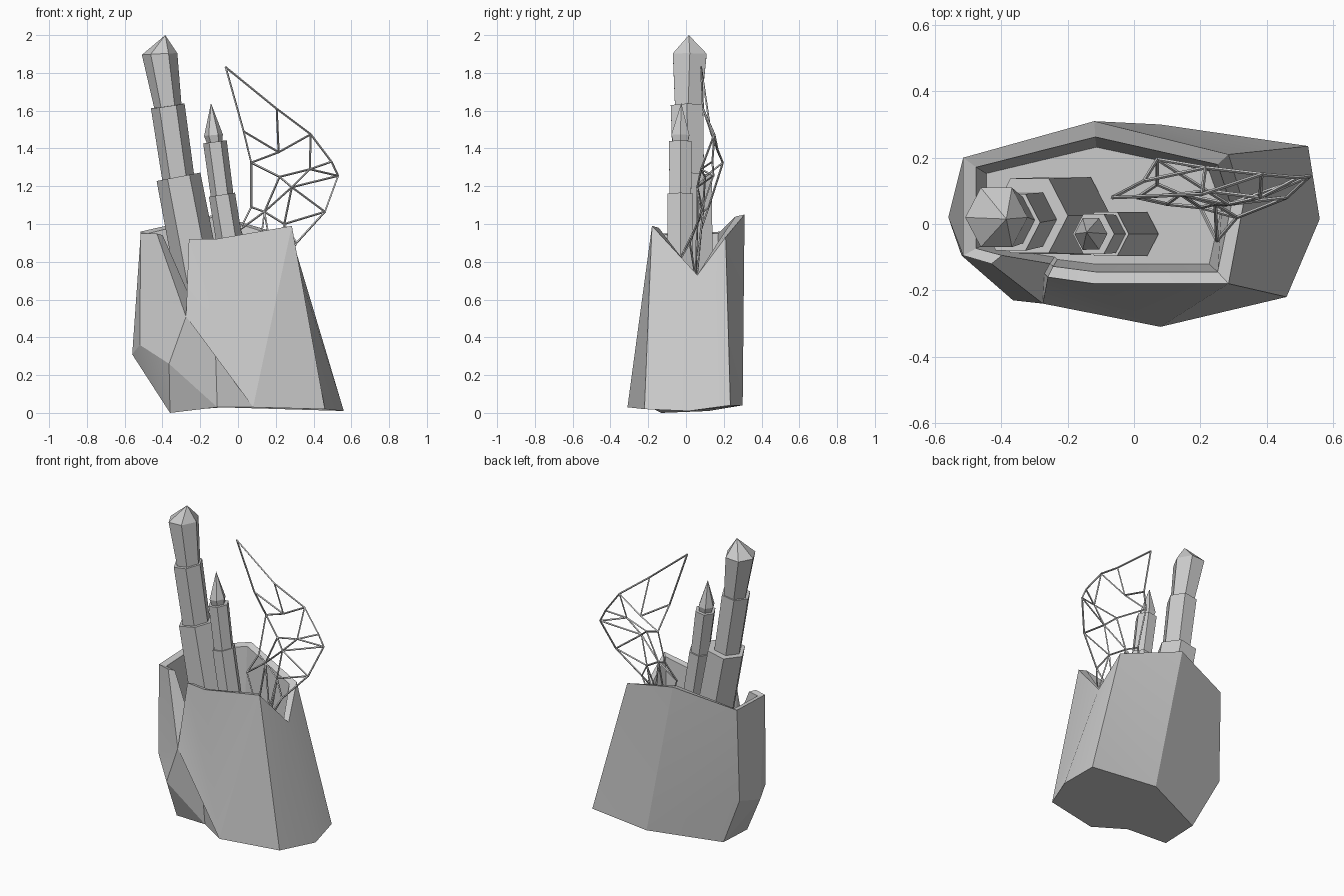
import bpy, bmesh, math
from mathutils import Vector, Matrix

if "Cube" in bpy.data.objects:
    bpy.data.objects.remove(bpy.data.objects["Cube"])


def finish(bm, name, angle=None):
    bmesh.ops.recalc_face_normals(bm, faces=bm.faces[:])
    me = bpy.data.meshes.new(name)
    bm.to_mesh(me)
    bm.free()
    ob = bpy.data.objects.new(name, me)
    bpy.context.collection.objects.link(ob)
    if angle:
        bpy.ops.object.select_all(action='DESELECT')
        ob.select_set(True)
        bpy.context.view_layer.objects.active = ob
        bpy.ops.object.shade_smooth_by_angle(angle=math.radians(angle))
    return ob


# Hollow faceted rock: bottom ring, chipped middle points, broken rim
bottom = [(.56, .015, .01), (.525, .235, .04), (.08, .30, .04), (-.36, .12, .01),
          (-.36, -.13, 0), (-.11, -.19, .03), (.08, -.31, .03), (.46, -.22, .02)]
middle = [(-.56, .02, .31), (-.52, -.095, .36), (-.365, -.23, .26),
          (-.275, -.24, .51), (-.52, .18, .35), (-.12, -.215, .35)]
rim = [(.33, .06, .73), (.285, .21, .93), (-.12, .31, 1.05), (-.515, .20, .96),
       (-.515, -.095, .95), (-.43, -.12, .95), (-.27, -.15, .62),
       (-.26, -.16, .92), (-.12, -.18, .92), (.285, -.18, .99)]
bm = bmesh.new()
b, m, t = [[bm.verts.new(p) for p in ring] for ring in (bottom, middle, rim)]
for f in [(b[0], b[1], t[1], t[0]), (b[7], b[0], t[0], t[9]),
          (b[1], b[2], t[1]), (b[2], t[2], t[1]), (b[2], t[3], t[2]),
          (b[2], b[3], m[4], t[3]), (b[3], m[0], m[4]), (m[4], m[0], t[4], t[3]),
          (m[0], m[1], t[4]), (b[3], b[4], m[0]), (b[4], m[1], m[0]),
          (b[4], m[2], m[1]), (m[1], m[3], t[5], t[4]), (m[1], m[2], m[3]),
          (m[3], t[6], t[5]), (m[3], t[7], t[6]), (b[4], b[5], m[2]),
          (m[2], m[5], m[3]), (m[2], b[5], m[5]), (m[5], b[5], b[6]),
          (m[3], m[5], b[6]), (m[3], b[6], t[7]), (t[7], b[6], t[8]),
          (t[8], b[6], t[9]), (b[6], b[7], t[9]), tuple(reversed(b))]:
    bm.faces.new(f)


def inset(scale_x, scale_y, z=None):
    return [bm.verts.new((-.08 + (p[0] + .08) * scale_x, .03 + (p[1] - .03) * scale_y,
                          p[2] - .01 if z is None else z)) for p in rim]


# Rim thickness, inner wall and floor
rings = [t, inset(.91, .83), inset(.84, .72, .6)]
for lo, hi in zip(rings, rings[1:]):
    for i in range(len(rim)):
        j = (i + 1) % len(rim)
        bm.faces.new((lo[i], lo[j], hi[j], hi[i]))
bm.faces.new(rings[-1])
finish(bm, "rock_shell", 15)


# Six-sided crystal section lofted through (centre, radius) rings; radius 0 is a point
def crystal(name, *sections):
    bm = bmesh.new()
    axis = (Vector(sections[-1][0]) - Vector(sections[0][0])).normalized()
    u = (Vector((1, 0, 0)) - axis * axis.x).normalized()
    v = axis.cross(u)
    prev = None
    for c, r in sections:
        c = Vector(c)
        if r == 0:
            tip = bm.verts.new(c)
            for i in range(6):
                bm.faces.new((prev[i], prev[(i + 1) % 6], tip))
            prev = None
            break
        ring = [bm.verts.new(c + r * (math.cos(k * math.pi / 3) * u +
                                      1.1 * math.sin(k * math.pi / 3) * v)) for k in range(6)]
        if prev:
            for i in range(6):
                bm.faces.new((prev[i], prev[(i + 1) % 6], ring[(i + 1) % 6], ring[i]))
        else:
            bm.faces.new(ring[::-1])
        prev = ring
    if prev:
        bm.faces.new(prev)
    return finish(bm, name)


crystal("tall_crystal_base", ((-.19, .025, .6), .122), ((-.315, .025, 1.25), .118))
crystal("tall_crystal_middle", ((-.31, .015, 1.2), .085), ((-.372, .005, 1.625), .09))
crystal("tall_crystal_top", ((-.365, .01, 1.58), .07), ((-.415, .02, 1.9), .094),
        ((-.385, .015, 2.0), 0))
crystal("small_crystal_base", ((.005, -.03, .6), .07), ((-.085, -.03, 1.155), .07))
crystal("small_crystal_middle", ((-.08, -.03, 1.12), .06), ((-.122, -.03, 1.435), .063))
crystal("small_crystal_tip", ((-.122, -.03, 1.42), .038), ((-.13, -.03, 1.47), .05),
        ((-.143, -.025, 1.64), 0))

# Wire lattice leaf: joints and the thin struts between them
joints = dict(
    A=(-.065, .08, 1.83), B=(.205, .09, 1.61), C=(.385, .15, 1.475), D=(.495, .14, 1.33),
    E=(.53, .145, 1.255), F=(.46, .08, 1.065), G=(.31, .02, .9), H=(.03, .13, 1.49),
    I=(.07, .195, 1.325), J=(.215, .17, 1.38), K=(.22, .10, 1.25), L=(.38, .08, 1.29),
    M=(.285, .06, 1.195), N=(.07, .12, 1.09), O=(.01, .08, .97), P=(.14, .09, 1.065),
    R=(.245, .06, 1.0), S=(.25, -.05, .78), T=(.1, .06, .75), U=(.2, .05, .72))
struts = ("AB BC CD DE EF FG AH HI IN NO HJ BJ JI JC IK CL LD LK KM ML ME LE MF "
          "NP PK PM PR MR RG RF OP OT PT RU GS SU TU GU PU RS").split()
bm = bmesh.new()
for s in struts:
    p, q = (Vector(joints[c]) for c in s)
    d = q - p
    mat = Matrix.Translation((p + q) / 2) @ d.to_track_quat('Z', 'Y').to_matrix().to_4x4()
    bmesh.ops.create_cone(bm, cap_ends=True, segments=4, radius1=.0055, radius2=.0055,
                          depth=d.length + .005, matrix=mat)
finish(bm, "wire_leaf")
